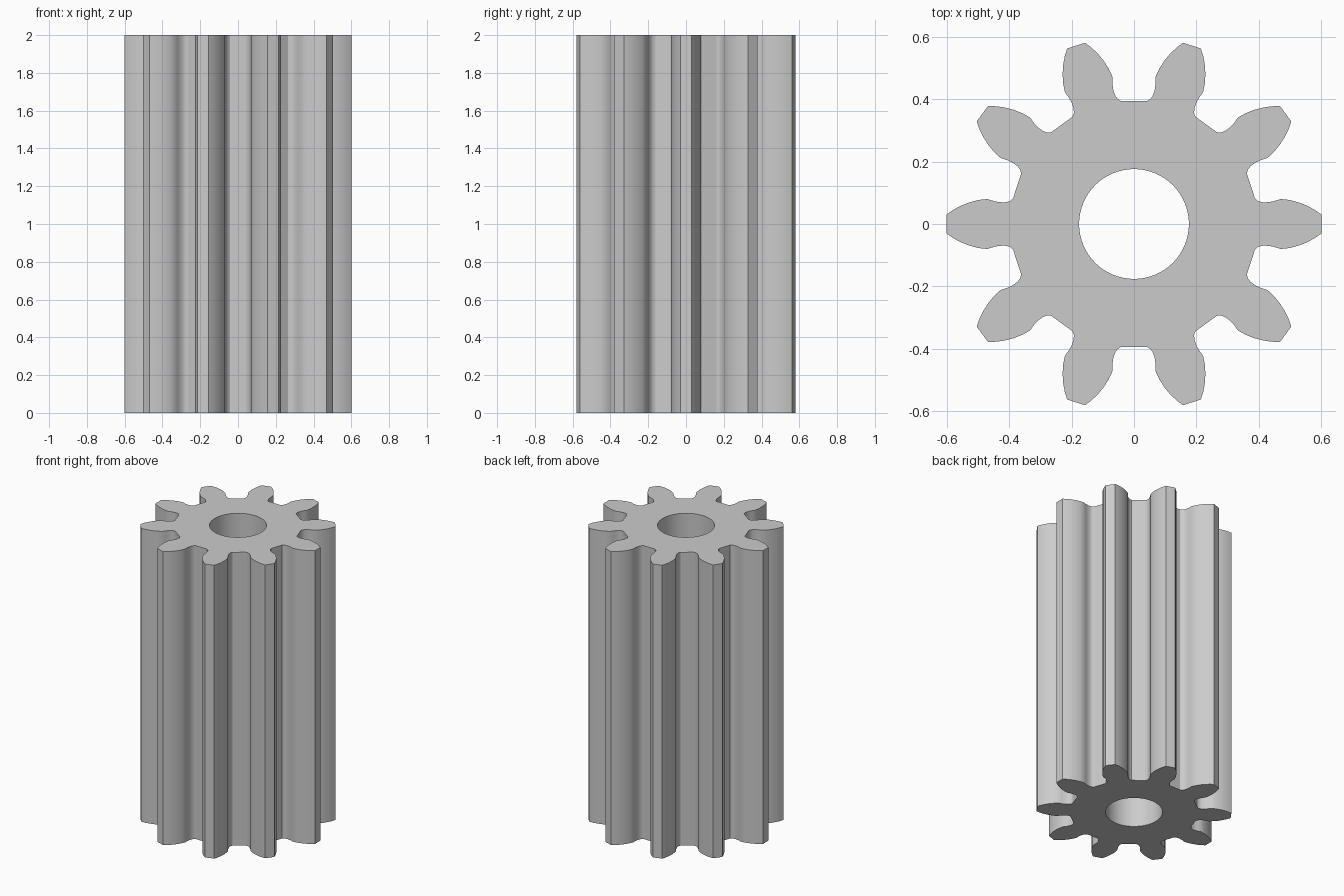
import bpy, bmesh, math
from mathutils import Matrix, Vector

cube = bpy.data.objects.get("Cube")
if cube:
    bpy.data.objects.remove(cube)

TEETH, HEIGHT, BORE, BORE_SIDES = 10, 2.0, 0.176, 64

# Plain steel material
steel = bpy.data.materials.new("steel_grey")
steel.use_nodes = True
colour = (0.6, 0.6, 0.6, 1)
steel.diffuse_color = colour
steel.node_tree.nodes["Principled BSDF"].inputs["Base Color"].default_value = colour

# Right half of one tooth gap, from the root up the flank to the tip corner
half_gap = [(0.042, 0.394), (0.053, 0.401), (0.061, 0.413), (0.067, 0.432),
            (0.069, 0.45), (0.069, 0.472), (0.081, 0.498), (0.097, 0.523),
            (0.117, 0.547), (0.137, 0.566), (0.157, 0.581)]
gap = half_gap[::-1] + [(-x, y) for x, y in half_gap]

# Outlines of the teeth and the bore
outline = []
for i in range(TEETH):
    turn = Matrix.Rotation(math.tau * i / TEETH, 3, 'Z')
    outline += [turn @ Vector((x, y, 0)) for x, y in gap]
bore = [Vector((BORE * math.cos(a), BORE * math.sin(a), 0))
        for a in (math.tau * i / BORE_SIDES for i in range(BORE_SIDES))]


def add_loop(bm, points):
    verts = [bm.verts.new(p) for p in points]
    return [bm.edges.new((v, verts[i - 1])) for i, v in enumerate(verts)]


# Fill between the outlines and pull the section up to full height
bm = bmesh.new()
edges = add_loop(bm, outline) + add_loop(bm, bore)
bmesh.ops.triangle_fill(bm, edges=edges, use_beauty=True, use_dissolve=False)
top = bmesh.ops.extrude_face_region(bm, geom=bm.faces[:], use_keep_orig=True)
bmesh.ops.translate(bm, vec=(0, 0, HEIGHT),
                    verts=[g for g in top["geom"] if isinstance(g, bmesh.types.BMVert)])
bmesh.ops.recalc_face_normals(bm, faces=bm.faces[:])

mesh = bpy.data.meshes.new("pinion_gear")
bm.to_mesh(mesh)
bm.free()
mesh.materials.append(steel)
gear = bpy.data.objects.new("pinion_gear", mesh)
bpy.context.collection.objects.link(gear)

# Smooth flanks and bore, crisp tips and ends
bpy.ops.object.select_all(action='DESELECT')
gear.select_set(True)
bpy.context.view_layer.objects.active = gear
bpy.ops.object.shade_smooth_by_angle(angle=math.radians(32))
